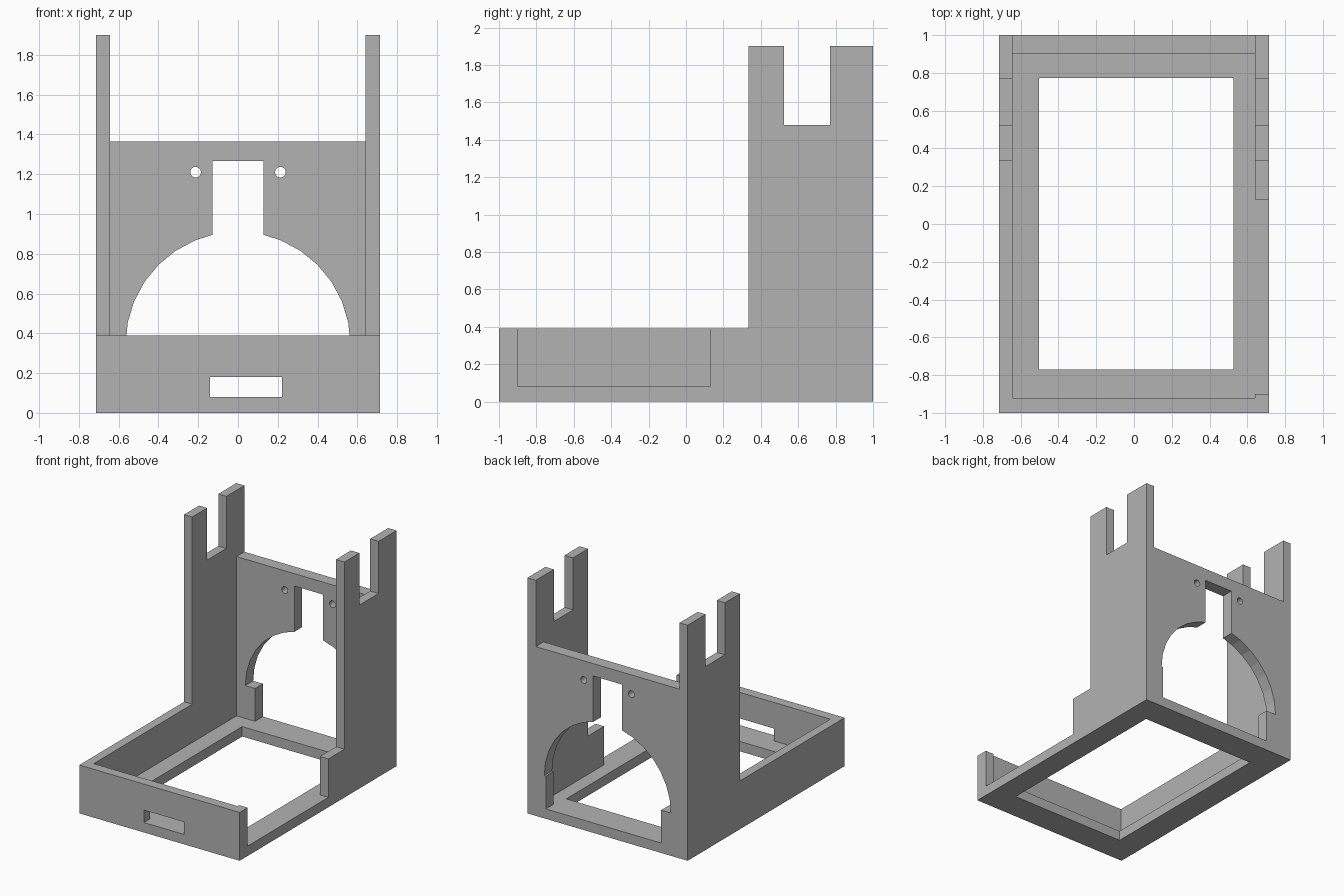
import bpy
import bmesh
from math import sin, cos, pi

old = bpy.data.objects.get("Cube")
if old:
    bpy.data.objects.remove(old, do_unlink=True)

grey = bpy.data.materials.new("plain grey")
grey.use_nodes = True
colour = (0.45, 0.45, 0.45, 1)
grey.diffuse_color = colour
grey.node_tree.nodes["Principled BSDF"].inputs["Base Color"].default_value = colour


def prism(name, profile, axis, start, end):
    """Extrude a 2D profile along x (profile is y, z) or y (profile is x, z)."""
    def place(p, depth):
        return (depth, p[0], p[1]) if axis == "x" else (p[0], depth, p[1])

    bm = bmesh.new()
    face = bm.faces.new([bm.verts.new(place(p, start)) for p in profile])
    moved = bmesh.ops.extrude_face_region(bm, geom=[face])["geom"]
    shift = place((0, 0), end - start)
    bmesh.ops.translate(bm, vec=shift,
                        verts=[g for g in moved if isinstance(g, bmesh.types.BMVert)])
    bmesh.ops.recalc_face_normals(bm, faces=bm.faces[:])
    mesh = bpy.data.meshes.new(name)
    bm.to_mesh(mesh)
    bm.free()
    mesh.materials.append(grey)
    obj = bpy.data.objects.new(name, mesh)
    bpy.context.collection.objects.link(obj)
    return obj


def box(name, x, y, z):
    profile = [(x[0], z[0]), (x[1], z[0]), (x[1], z[1]), (x[0], z[1])]
    return prism(name, profile, "y", *y)


def arc(cx, cz, r, first, last, steps):
    angles = [first + (last - first) * i / steps for i in range(steps + 1)]
    return [(cx + r * cos(a), cz + r * sin(a)) for a in angles]


# Side outline: low tray at the front, tall notched uprights at the back
outline = [(-1, 0), (1, 0), (1, 1.9), (0.77, 1.9), (0.77, 1.48), (0.525, 1.48),
           (0.525, 1.9), (0.335, 1.9), (0.335, 0.39), (-1, 0.39)]
frame = prism("stand_frame", outline, "x", -0.715, 0.715)

# Domed opening with a straight neck rising from it
radius, base, neck = 0.565, 0.345, 0.128
dome = arc(0, base, radius, 0, pi, 16)
neck_z = base + (radius ** 2 - neck ** 2) ** 0.5
keyhole = ([p for p in dome if p[0] > neck]
           + [(neck, neck_z), (neck, 1.265), (-neck, 1.265), (-neck, neck_z)]
           + [p for p in dome if p[0] < -neck])

inner_x = (-0.643, 0.64)
through_back = (0.85, 1.2)
cutters = [
    box("tray_cavity", inner_x, (-0.92, 0.9), (0.08, 2.2)),
    box("back_panel_top_cut", inner_x, (0.8, 1.2), (1.365, 2.2)),
    box("floor_opening", (-0.503, 0.528), (-0.77, 0.772), (-0.2, 0.3)),
    box("front_slot", (-0.14, 0.22), (-1.2, -0.8), (0.08, 0.18)),
    box("side_gap", (0.55, 0.9), (-0.9, 0.13), (0.08, 0.6)),
    prism("back_keyhole", keyhole, "y", *through_back),
    box("back_lower_gap", (-0.478, 0.55), through_back, (0.08, 0.37)),
]
for side in (-1, 1):
    hole = arc(side * 0.213, 1.21, 0.027, 0, 2 * pi, 16)[:-1]
    cutters.append(prism("screw_hole", hole, "y", *through_back))

# Carve every opening out of the frame
bpy.context.view_layer.objects.active = frame
for cutter in cutters:
    cutter.hide_render = True
    mod = frame.modifiers.new(cutter.name, "BOOLEAN")
    mod.operation = "DIFFERENCE"
    mod.solver = "EXACT"
    mod.object = cutter
    bpy.ops.object.modifier_apply(modifier=mod.name)
    bpy.data.objects.remove(cutter, do_unlink=True)
